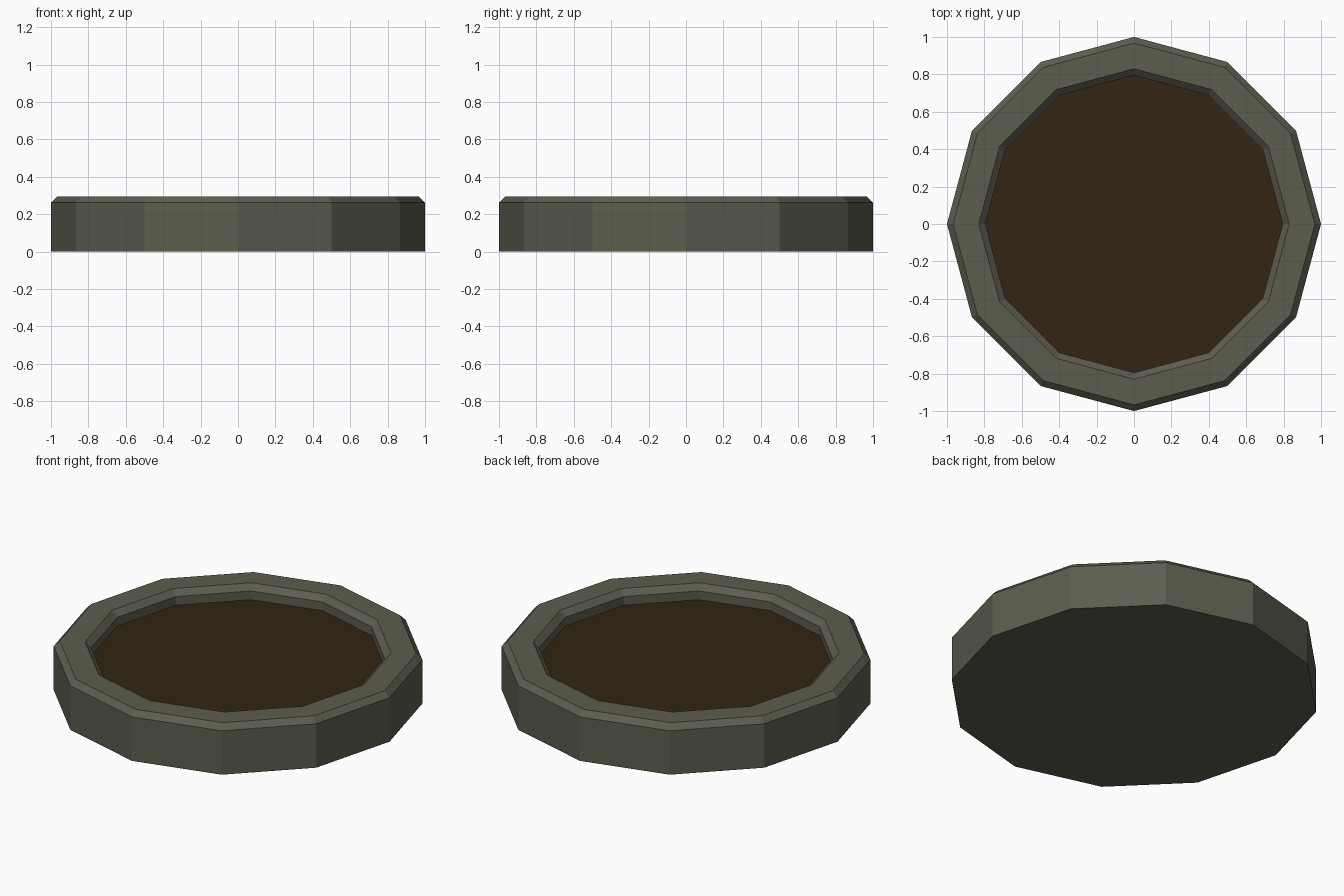
import bpy, bmesh, math

if "Cube" in bpy.data.objects:
    bpy.data.objects.remove(bpy.data.objects["Cube"])

SIDES = 12


def material(name, color):
    m = bpy.data.materials.new(name)
    m.diffuse_color = (*color, 1.0)
    m.use_nodes = True
    m.node_tree.nodes["Principled BSDF"].inputs["Base Color"].default_value = m.diffuse_color
    return m


def lathe(name, profile, mat, cap_start=False, cap_end=False):
    """Sweep (radius, z) points into a flat-faced twelve-sided solid."""
    bm = bmesh.new()
    rings = []
    for r, z in profile:
        angles = [2 * math.pi * i / SIDES for i in range(SIDES)]
        rings.append([bm.verts.new((r * math.cos(a), r * math.sin(a), z)) for a in angles])
    for low, high in zip(rings, rings[1:]):
        for i in range(SIDES):
            j = (i + 1) % SIDES
            bm.faces.new((low[i], low[j], high[j], high[i]))
    if cap_start:
        bm.faces.new(rings[0][::-1])
    if cap_end:
        bm.faces.new(rings[-1])
    mesh = bpy.data.meshes.new(name)
    bm.to_mesh(mesh)
    bm.free()
    mesh.materials.append(mat)
    obj = bpy.data.objects.new(name, mesh)
    bpy.context.collection.objects.link(obj)
    return obj


stone = material("grey_stone", (0.110, 0.108, 0.077))
soil = material("dark_brown", (0.032, 0.018, 0.006))

# Stone base with bevelled rim and short inner wall
lathe("stone_rim",
      [(1.0, 0.0), (1.0, 0.262), (0.967, 0.295), (0.83, 0.295), (0.795, 0.262), (0.795, 0.21)],
      stone, cap_start=True)

# Recessed floor filling the rim
lathe("recessed_floor", [(0.795, 0.21)], soil, cap_end=True)
